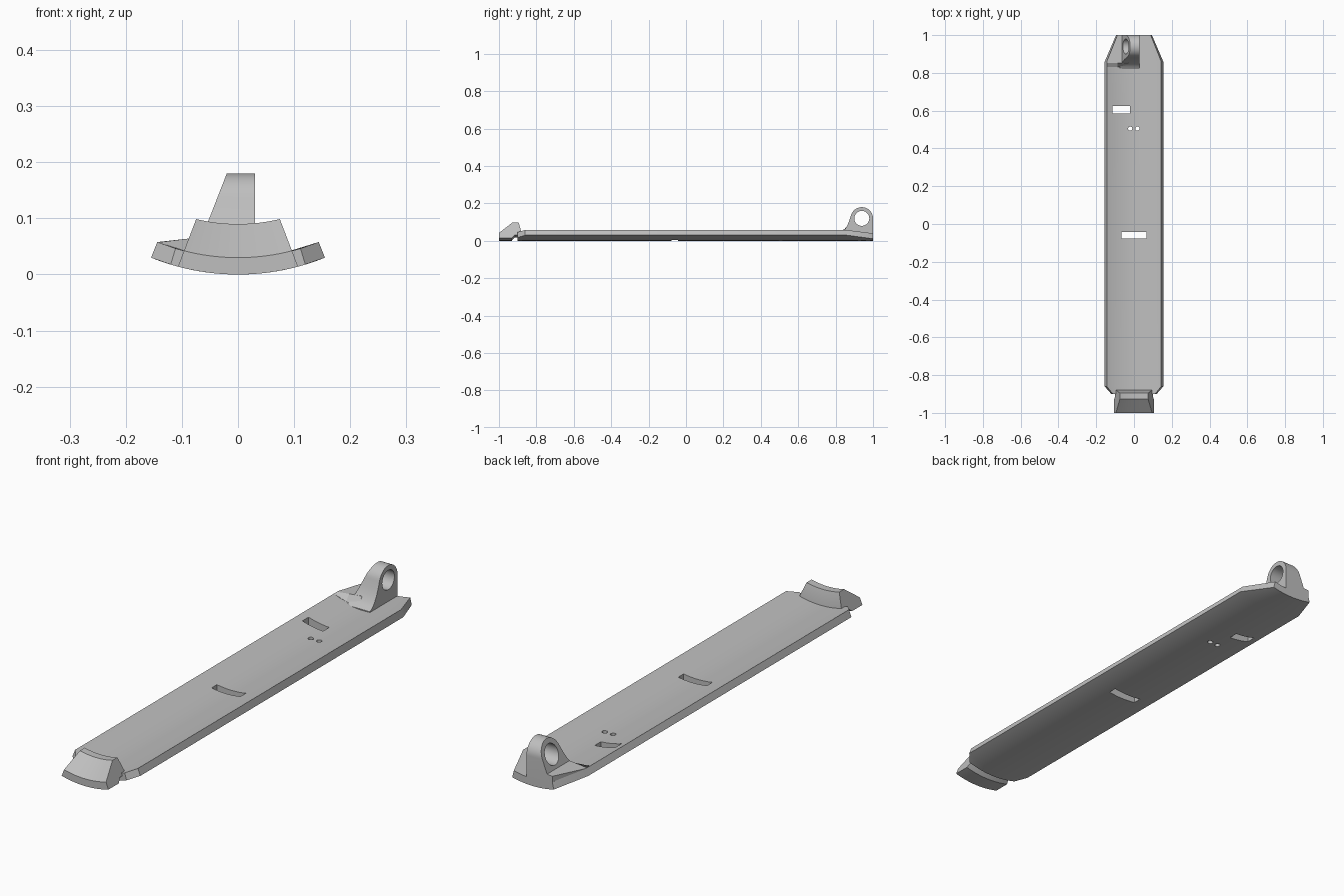
import bpy, bmesh, math

cube = bpy.data.objects.get("Cube")
if cube:
    bpy.data.objects.remove(cube, do_unlink=True)

grey = bpy.data.materials.new("light_grey")
grey.use_nodes = True
COLOUR = (0.52, 0.52, 0.52, 1)
grey.diffuse_color = COLOUR
grey.node_tree.nodes["Principled BSDF"].inputs["Base Color"].default_value = COLOUR

R = 0.415       # outer radius of the curved plate
T = 0.03        # plate thickness


def height(x, h):
    """z of a point lying h above the curved underside at x."""
    return R - math.sqrt((R - h) ** 2 - x * x)


def loft(name, rings):
    """Closed solid skinned through matching rings of points."""
    bm = bmesh.new()
    rows = [[bm.verts.new(p) for p in ring] for ring in rings]
    n = len(rows[0])
    for a, b in zip(rows, rows[1:]):
        for i in range(n):
            j = (i + 1) % n
            bm.faces.new((a[i], a[j], b[j], b[i]))
    bm.faces.new(rows[0])
    bm.faces.new(rows[-1])
    bmesh.ops.recalc_face_normals(bm, faces=bm.faces)
    mesh = bpy.data.meshes.new(name)
    bm.to_mesh(mesh)
    bm.free()
    mesh.materials.append(grey)
    obj = bpy.data.objects.new(name, mesh)
    bpy.context.collection.objects.link(obj)
    return obj


def activate(obj):
    bpy.ops.object.select_all(action="DESELECT")
    obj.select_set(True)
    bpy.context.view_layer.objects.active = obj


def cut(obj, cutter):
    """Subtract the cutter and discard it."""
    cutter.hide_render = True
    mod = obj.modifiers.new("cut", "BOOLEAN")
    mod.operation = "DIFFERENCE"
    mod.solver = "EXACT"
    mod.object = cutter
    activate(obj)
    bpy.ops.object.modifier_apply(modifier=mod.name)
    bpy.data.objects.remove(cutter, do_unlink=True)


def box_cutter(x0, x1, y0, y1):
    return loft("slot_cutter", [[(x0, y0, z), (x1, y0, z), (x1, y1, z), (x0, y1, z)]
                                for z in (-0.1, 0.2)])


def circle(r, n):
    return [(r * math.cos(math.tau * i / n), r * math.sin(math.tau * i / n)) for i in range(n)]


# Curved plate with tapered ends
def plate_ring(y, half_width):
    a = math.asin(half_width / R)
    steps = [a * (i / 16 - 1) for i in range(33)]
    outer = [(R * math.sin(t), y, R - R * math.cos(t)) for t in steps]
    r = R - T
    inner = [(r * math.sin(t), y, R - r * math.cos(t)) for t in reversed(steps)]
    return outer + inner


plate = loft("curved_plate", [plate_ring(y, w) for y, w in
                              ((-0.9, 0.12), (-0.86, 0.155), (0.86, 0.155), (1.0, 0.095))])

# Slots and pin holes through the plate
cut(plate, box_cutter(-0.115, -0.02, 0.585, 0.625))
cut(plate, box_cutter(-0.067, 0.065, -0.077, -0.042))
for px in (-0.02, 0.018):
    cut(plate, loft("pin_cutter", [[(px + u, 0.505 + v, z) for u, v in circle(0.011, 20)]
                                   for z in (-0.1, 0.2)]))

# Raised front catch, curved like the plate, with a groove underneath
CATCH = [(-1.0, 0), (-1.0, 0.03), (-0.927, 0.09), (-0.895, 0.09), (-0.88, 0.035),
         (-0.88, 0.015), (-0.9, 0.018), (-0.915, 0.018), (-0.932, 0)]


def catch_ring(t):
    ring = []
    for y, h in CATCH:
        x = t * (0.107 - 0.36 * h)
        ring.append((x, y, height(x, h)))
    return ring


loft("front_catch", [catch_ring(i / 10 - 1) for i in range(21)])

# Rear lug: upright eye with one sloping side
EYE_Y, EYE_Z = 0.94, 0.12
profile = [(1.0, 0.02)]
for i in range(23):
    a = math.radians(165 * i / 22)
    profile.append((EYE_Y + 0.06 * math.cos(a), EYE_Z + 0.06 * math.sin(a)))
profile += [(0.872, 0.105), (0.861, 0.08), (0.848, 0.058), (0.835, 0.043),
            (0.82, 0.034), (0.82, 0.02)]
lug = loft("rear_lug", [[(0.03, y, z) for y, z in profile],
                        [(-0.02 - 0.39 * (0.18 - z), y, z) for y, z in profile]])
cut(lug, loft("eye_cutter", [[(x, EYE_Y + u, EYE_Z + v) for u, v in circle(0.04, 40)]
                             for x in (-0.2, 0.2)]))


# Flat-topped filler between the lug and the plate edge
def filler_ring(x, back, top):
    low = height(x, 0.01)
    return [(x, 0.832, low), (x, 0.832, height(x, T)), (x, 0.853, top),
            (x, back, top), (x, back, low)]


loft("rear_filler", [filler_ring(-0.142, 0.865, 0.058), filler_ring(-0.088, 1.0, 0.064),
                     filler_ring(-0.03, 1.0, 0.07)])

# Smooth curved surfaces, keep edges sharp
for obj in bpy.context.scene.objects:
    if obj.type == "MESH":
        activate(obj)
        bpy.ops.object.shade_smooth_by_angle(angle=math.radians(25))
